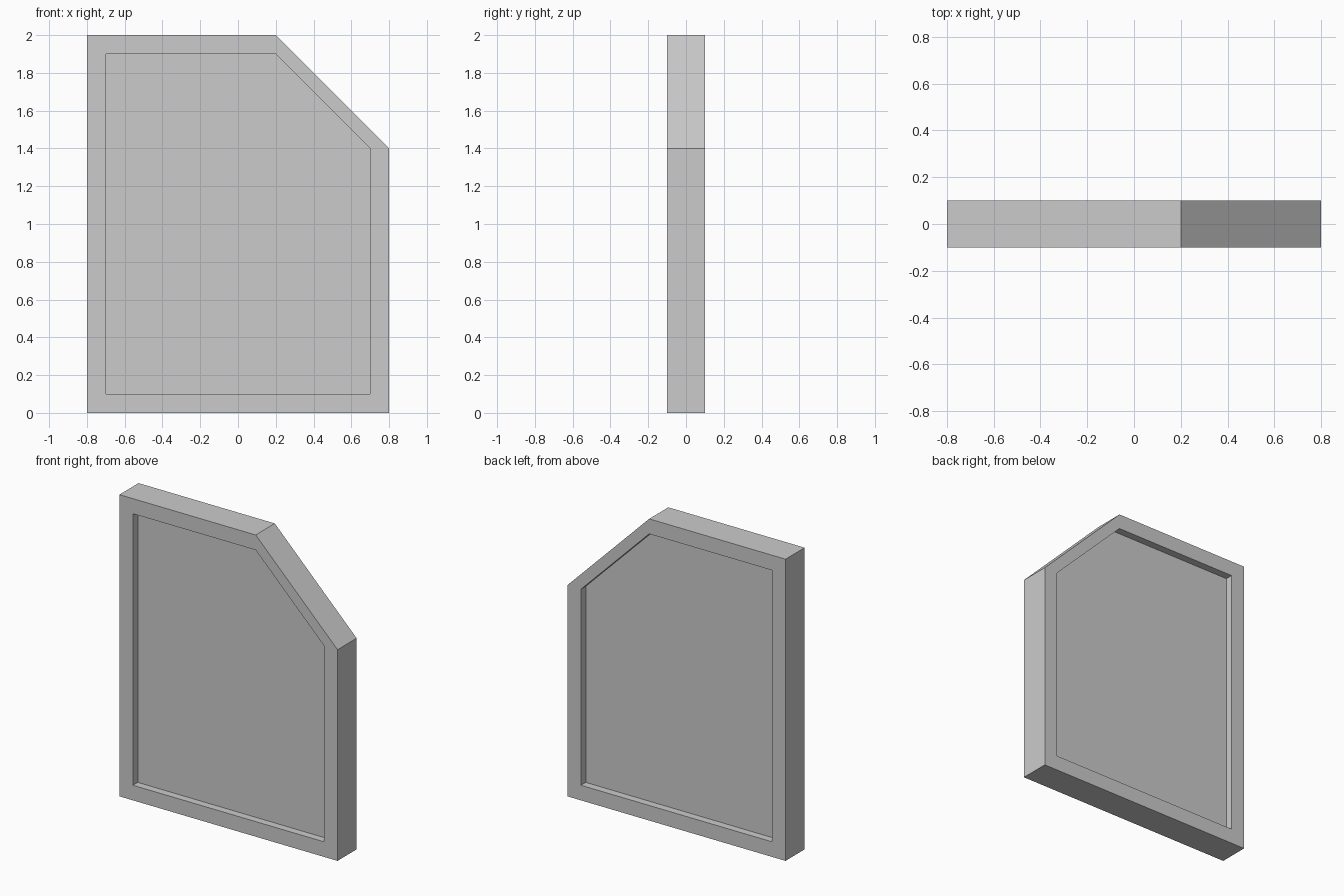
import bpy
import bmesh

if "Cube" in bpy.data.objects:
    bpy.data.objects.remove(bpy.data.objects["Cube"])


def outline(half_w, bottom, top, tongue=0.0):
    """Clipped-corner rectangle in the XZ plane."""
    t = tongue
    return [(-half_w - t, bottom - t), (half_w + t, bottom - t),
            (half_w + t, 1.4), (0.2, top + t), (-half_w - t, top + t)]


def make_object(name, bm):
    bmesh.ops.recalc_face_normals(bm, faces=bm.faces[:])
    mesh = bpy.data.meshes.new(name)
    bm.to_mesh(mesh)
    bm.free()
    obj = bpy.data.objects.new(name, mesh)
    bpy.context.collection.objects.link(obj)
    return obj


def loop(bm, points, y):
    return [bm.verts.new((x, y, z)) for x, z in points]


def bridge(bm, a, b):
    n = len(a)
    for i in range(n):
        j = (i + 1) % n
        bm.faces.new((a[i], a[j], b[j], b[i]))


# Frame: four outlines joined into a closed ring
outer = outline(0.8, 0.0, 2.0)
inner = outline(0.7, 0.1, 1.9)
bm = bmesh.new()
rings = [loop(bm, outer, -0.1), loop(bm, outer, 0.1),
         loop(bm, inner, 0.1), loop(bm, inner, -0.1)]
for i in range(4):
    bridge(bm, rings[i], rings[(i + 1) % 4])
make_object("frame", bm)

# Panel: recessed on both sides, edges let slightly into the frame
bm = bmesh.new()
profile = outline(0.7, 0.1, 1.9, tongue=0.02)
front, back = loop(bm, profile, -0.05), loop(bm, profile, 0.05)
bm.faces.new(front)
bm.faces.new(back)
bridge(bm, front, back)
make_object("panel", bm)
